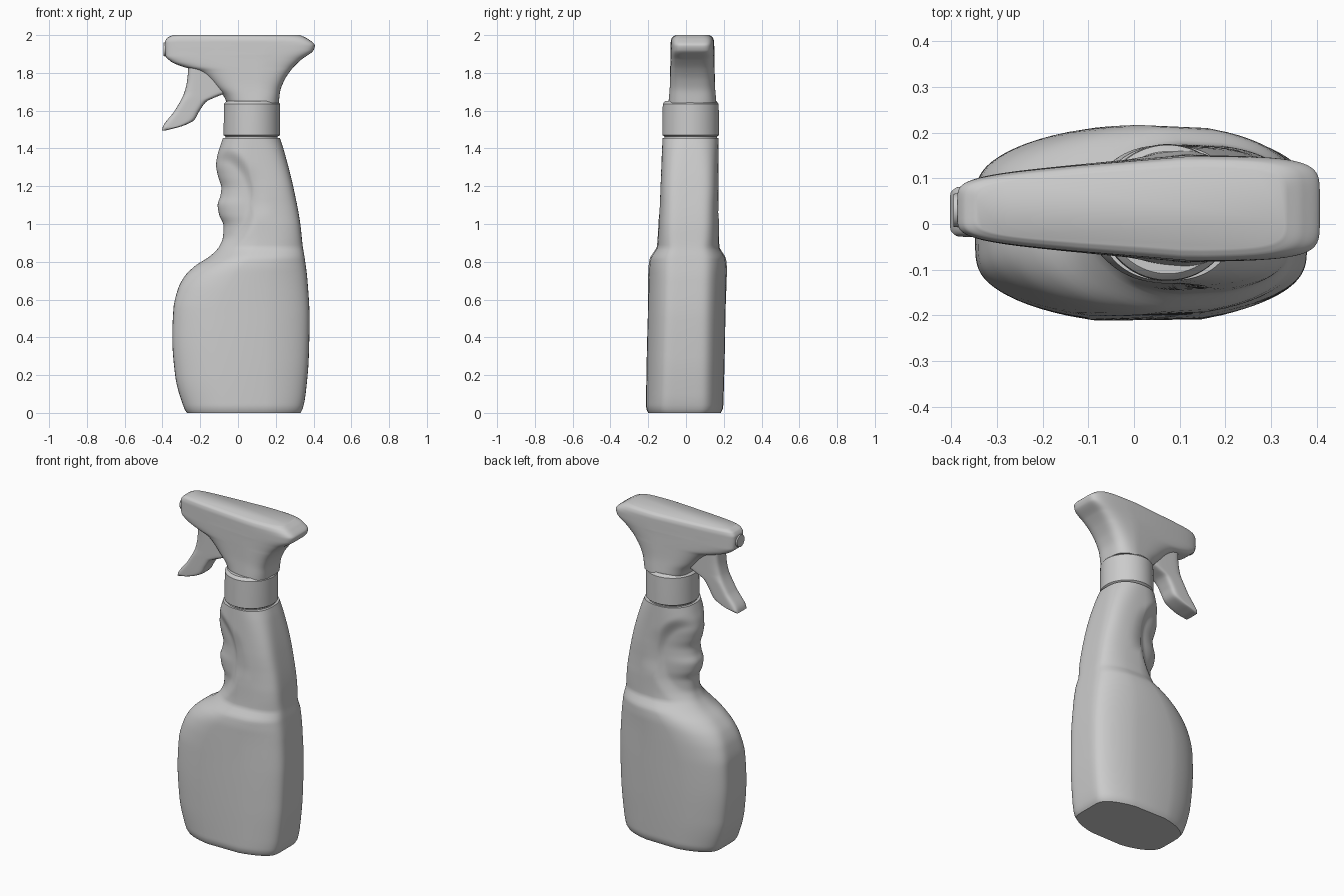
import bpy, bmesh, math

grey = bpy.data.materials.new("light grey plastic")
grey.diffuse_color = (0.6, 0.6, 0.6, 1)


def curve(*keys):
    """Smooth monotone interpolation through (z, value) pairs."""
    def f(z):
        z = min(max(z, keys[0][0]), keys[-1][0])
        i = max(k for k in range(len(keys) - 1) if keys[k][0] <= z)
        d = [(b[1] - a[1]) / (b[0] - a[0]) for a, b in zip(keys, keys[1:])]

        def slope(k):
            if k == 0 or k == len(keys) - 1:
                return d[0] if k == 0 else d[-1]
            p, q = d[k - 1], d[k]
            return 2 * p * q / (p + q) if p * q > 0 else 0
        (z0, v0), (z1, v1) = keys[i], keys[i + 1]
        h = z1 - z0
        t = (z - z0) / h
        return (v0 * (1 + 2 * t) * (1 - t) ** 2 + v1 * t * t * (3 - 2 * t)
                + h * slope(i) * t * (1 - t) ** 2 + h * slope(i + 1) * t * t * (t - 1))
    return f


def finish(name, bm, angle):
    bmesh.ops.recalc_face_normals(bm, faces=bm.faces)
    me = bpy.data.meshes.new(name)
    bm.to_mesh(me)
    bm.free()
    ob = bpy.data.objects.new(name, me)
    bpy.context.collection.objects.link(ob)
    me.materials.append(grey)
    bpy.ops.object.select_all(action='DESELECT')
    ob.select_set(True)
    bpy.context.view_layer.objects.active = ob
    bpy.ops.object.shade_smooth_by_angle(angle=math.radians(angle))
    return ob


def loft(name, zs, left, right, half, n_left, n_right, lens, centre, shape=None, angle=40, n=96):
    """Stack superellipse sections along z and cap both ends."""
    bm = bmesh.new()
    rings = []
    for z in zs:
        l, r, ring = left(z), right(z), []
        for k in range(n):
            a = 2 * math.pi * (k + 0.5) / n
            c, s = math.cos(a), math.sin(a)
            e = 2 / (n_right(z) if c > 0 else n_left(z))
            ux = math.copysign(abs(c) ** e, c)
            uy = math.copysign(abs(s) ** e, s) * (1 - lens(z) * ux * ux)
            x, y = (l + r) / 2 + ux * (r - l) / 2, uy * half(z)
            if shape:
                y *= shape(x, z)
            ring.append(bm.verts.new((x, y + centre(z), z)))
        rings.append(ring)
    for p, q in zip(rings, rings[1:]):
        for k in range(n):
            m = (k + 1) % n
            bm.faces.new((p[k], p[m], q[m], q[k]))
    bm.faces.new(rings[0])
    bm.faces.new(rings[-1])
    return finish(name, bm, angle)


def const(v):
    return lambda z: v


def steps(a, b, n):
    return [a + (b - a) * i / n for i in range(n + 1)]


# Bottle: wide lens-shaped tank, stepped shoulder, finger-grip neck
def grip(x, z):
    d = math.hypot((x + 0.09) / 0.20, (z - 1.13) / 0.28)
    t = min(max((1.0 - d) / 0.3, 0), 1)
    return 1 - 0.2 * t * t * (3 - 2 * t)


loft("bottle", [0, 0.008, 0.02] + steps(0.04, 1.455, 110),
     curve((0, -0.27), (0.02, -0.283), (0.2, -0.333), (0.4, -0.348), (0.55, -0.342),
           (0.65, -0.32), (0.72, -0.285), (0.78, -0.225), (0.83, -0.148), (0.88, -0.1),
           (0.93, -0.08), (0.99, -0.076), (1.05, -0.1), (1.1, -0.108), (1.15, -0.093),
           (1.19, -0.088), (1.25, -0.105), (1.31, -0.116), (1.36, -0.11), (1.41, -0.095),
           (1.455, -0.08)),
     curve((0, 0.33), (0.02, 0.342), (0.1, 0.358), (0.3, 0.375), (0.5, 0.379), (0.7, 0.368),
           (0.82, 0.353), (0.88, 0.343), (1.0, 0.33), (1.2, 0.292), (1.4, 0.24), (1.455, 0.222)),
     curve((0, 0.2), (0.03, 0.212), (0.3, 0.214), (0.75, 0.21), (0.815, 0.203), (0.85, 0.183),
           (0.88, 0.166), (1.0, 0.16), (1.455, 0.148)),
     curve((0, 6), (0.5, 6), (0.85, 3), (1.455, 2.3)),
     curve((0, 7), (0.9, 6), (1.25, 4.5), (1.455, 2.6)),
     curve((0, 0.35), (0.8, 0.35), (0.95, 0.25), (1.455, 0.05)),
     curve((0, -0.008), (1.455, 0.024)), grip)

# Screw collar with a small gap line above the bottle
loft("collar", [1.44, 1.462, 1.464, 1.47, 1.55, 1.636, 1.648, 1.652],
     curve((1.44, -0.066), (1.462, -0.066), (1.47, -0.076), (1.636, -0.074), (1.652, -0.06)),
     curve((1.44, 0.21), (1.462, 0.21), (1.47, 0.222), (1.636, 0.222), (1.652, 0.208)),
     curve((1.44, 0.138), (1.462, 0.138), (1.47, 0.15), (1.636, 0.148), (1.652, 0.134)),
     const(2), const(2), const(0), const(0.025), angle=35, n=64)


# Spray head: flared body narrowing toward the nose
def nose_taper(x, z):
    t = min(max((x + 0.385) / 0.5, 0), 1)
    return 0.62 + 0.38 * t


loft("spray_head", steps(1.64, 1.8, 16) + steps(1.804, 1.97, 40) + steps(1.973, 2.0, 8),
     curve((1.64, -0.058), (1.68, -0.078), (1.72, -0.115), (1.78, -0.17), (1.81, -0.215),
           (1.835, -0.3), (1.86, -0.355), (1.89, -0.383), (1.96, -0.387), (1.985, -0.375),
           (2.0, -0.345)),
     curve((1.64, 0.216), (1.7, 0.223), (1.76, 0.245), (1.82, 0.285), (1.87, 0.335),
           (1.92, 0.4), (1.945, 0.407), (1.98, 0.37), (2.0, 0.33)),
     curve((1.64, 0.128), (1.75, 0.12), (1.9, 0.117), (1.965, 0.115), (1.988, 0.108), (2.0, 0.09)),
     curve((1.64, 2.6), (1.8, 4), (1.9, 6), (2.0, 6)),
     curve((1.64, 3), (1.8, 4.5), (1.9, 6), (2.0, 6)),
     const(0.03), const(0.034), nose_taper)

# Trigger: curved blade, outline given as front edge and rear edge by height
front = curve((1.495, -0.403), (1.515, -0.398), (1.6, -0.335), (1.7, -0.283), (1.77, -0.268), (1.85, -0.262))
rear = curve((1.495, -0.385), (1.52, -0.29), (1.55, -0.232), (1.6, -0.203), (1.65, -0.165),
             (1.675, -0.11), (1.70, -0.06), (1.74, -0.06), (1.85, -0.1))
loft("trigger", steps(1.495, 1.85, 50), front, rear,
     curve((1.495, 0.045), (1.51, 0.055), (1.65, 0.058), (1.85, 0.062)),
     const(5), const(5), const(0), const(0.027), angle=50, n=48)

# Nozzle disc on the nose
bm = bmesh.new()
bmesh.ops.create_cone(bm, cap_ends=True, segments=32, radius1=0.04, radius2=0.036, depth=0.03)
for v in bm.verts:
    v.co = (-0.38 - v.co.z, v.co.x + 0.03, v.co.y + 1.925)
finish("nozzle", bm, 35)
